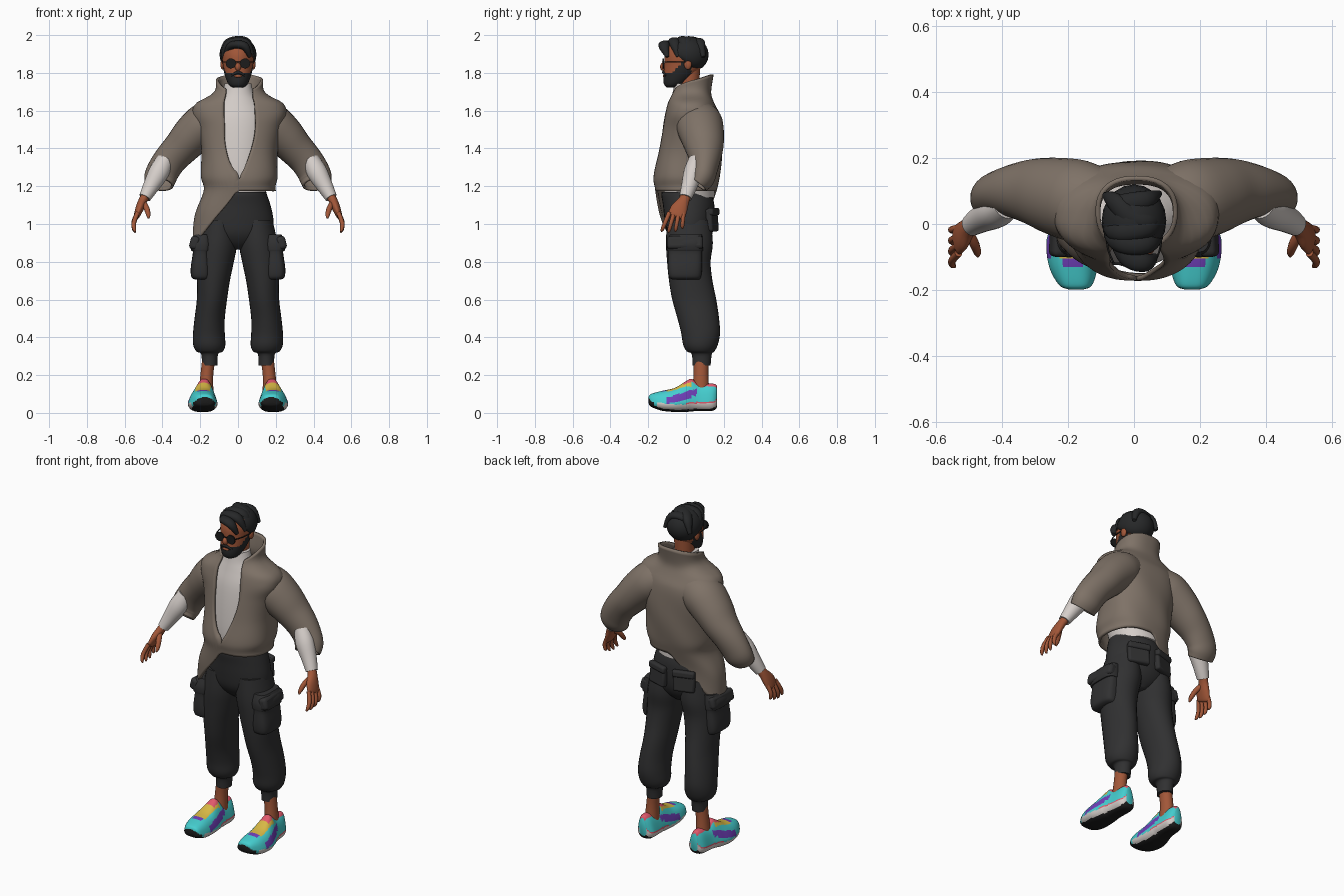
import bpy, bmesh, math
from mathutils import Vector

cube = bpy.data.objects.get("Cube")
if cube:
    bpy.data.objects.remove(cube)


def material(name, r, g, b):
    m = bpy.data.materials.new(name)
    m.use_nodes = True
    m.diffuse_color = (r, g, b, 1)
    bsdf = m.node_tree.nodes["Principled BSDF"]
    bsdf.inputs["Base Color"].default_value = (r, g, b, 1)
    bsdf.inputs["Roughness"].default_value = 0.8
    return m


TAUPE = material("taupe_wool", .21, .168, .135)
CHARCOAL = material("charcoal_cloth", .03, .03, .031)
HAIR = material("black_hair", .02, .021, .022)
SKIN = material("brown_skin", .36, .095, .04)
WHITE = material("off_white", .67, .62, .59)
CYAN = material("cyan", .06, .62, .63)
YELLOW = material("yellow", .68, .48, .06)
PURPLE = material("purple", .16, .05, .48)
PINK = material("pink", .75, .1, .15)
BLACK = material("black_rubber", .012, .012, .012)
made = []


def finish(name, bm, *mats):
    me = bpy.data.meshes.new(name)
    bm.to_mesh(me)
    bm.free()
    ob = bpy.data.objects.new(name, me)
    bpy.context.collection.objects.link(ob)
    for m in mats:
        me.materials.append(m)
    made.append(ob)
    return ob


def spline(rows, steps):
    """Smoothly resample rows of numbers."""
    out = []
    for i in range(len(rows) - 1):
        p = [rows[max(0, min(len(rows) - 1, i + k))] for k in (-1, 0, 1, 2)]
        for s in range(steps):
            t = s / steps
            out.append([b + .5 * t * (c - a + t * (2*a - 5*b + 4*c - d + t * (3*(b - c) + d - a)))
                        for a, b, c, d in zip(*p)])
    return out + [list(rows[-1])]


def bulge(v, power):
    return math.copysign(abs(v) ** power, v)


def loft(name, rows, *mats, axis=None, n=24, steps=4, open_end=False, power=1):
    """Skin elliptical rings given as x, y, z, radius, radius."""
    rows = spline(rows, steps)
    bm = bmesh.new()
    rings = []
    for i, (x, y, z, ra, rb) in enumerate(rows):
        a, b = rows[max(i - 1, 0)], rows[min(i + 1, len(rows) - 1)]
        t = Vector(axis) if axis else (Vector(b[:3]) - Vector(a[:3])).normalized()
        ref = Vector((0, 0, 1)) if abs(t.y) > .9 else Vector((0, 1, 0))
        v = (ref - t * ref.dot(t)).normalized()
        u = v.cross(t)
        angles = [math.tau * k / n for k in range(n)]
        rings.append([bm.verts.new(Vector((x, y, z)) + u * ra * bulge(math.cos(q), power)
                                   + v * rb * bulge(math.sin(q), power)) for q in angles])
    for lo, hi in zip(rings, rings[1:]):
        for k in range(n):
            j = (k + 1) % n
            bm.faces.new((lo[k], lo[j], hi[j], hi[k]))
    bm.faces.new(rings[0][::-1])
    if not open_end:
        bm.faces.new(rings[-1])
        bmesh.ops.recalc_face_normals(bm, faces=bm.faces)
    return finish(name, bm, *mats)


def sec(z, rx, front, back, x=0):
    return (x, (front + back) / 2, z, rx, (back - front) / 2)


def ball(name, mat, loc, scale):
    bm = bmesh.new()
    bmesh.ops.create_uvsphere(bm, u_segments=20, v_segments=12, radius=1)
    for v in bm.verts:
        v.co = Vector(loc) + v.co * Vector(scale)
    return finish(name, bm, mat)


def box(name, mat, loc, size, rot=(0, 0, 0)):
    bm = bmesh.new()
    bmesh.ops.create_cube(bm, size=1)
    bmesh.ops.scale(bm, vec=size, verts=bm.verts)
    ob = finish(name, bm, mat)
    ob.location, ob.rotation_euler = loc, rot
    bev = ob.modifiers.new("soft_edges", "BEVEL")
    bev.width, bev.segments = min(size) * .35, 3
    return ob


def paint(ob, rule):
    for p in ob.data.polygons:
        p.material_index = rule(p.center)


def thicken(ob, d):
    mod = ob.modifiers.new("thickness", "SOLIDIFY")
    mod.thickness, mod.offset = d, -1


UP, DOWN = (0, 0, 1), (0, 0, -1)

# Undershirt with high neck
loft("undershirt", [sec(1.14, .14, -.11, .152), sec(1.25, .165, -.13, .15), sec(1.4, .17, -.125, .15),
                    sec(1.55, .17, -.108, .14), sec(1.64, .12, -.085, .1), sec(1.69, .085, -.072, .07),
                    sec(1.745, .07, -.062, .06)], WHITE, axis=UP, n=32)

# Jacket body: open at the front, hem falling to the right side
PROFILE = spline([(.88, .25, -.13, .12), (1.05, .235, -.15, .13), (1.18, .19, -.163, .165),
                  (1.25, .203, -.172, .18), (1.38, .202, -.148, .19), (1.5, .22, -.13, .19),
                  (1.58, .25, -.115, .178), (1.64, .23, -.1, .15), (1.68, .155, -.085, .135),
                  (1.72, .125, -.073, .135), (1.8, .128, -.07, .148)], 6)
GAP = spline([(1.1, 0), (1.24, 0), (1.3, .026), (1.4, .064), (1.5, .084), (1.65, .08), (1.8, .08)], 4)


def lookup(table, z):
    for a, b in zip(table, table[1:]):
        if z <= b[0]:
            f = max(0, (z - a[0]) / (b[0] - a[0]))
            return [p + f * (q - p) for p, q in zip(a, b)]
    return table[-1]


bm = bmesh.new()
ROWS, COLS, SQUARE = 44, 72, .84
grid = []
for j in range(ROWS + 1):
    t = j / ROWS
    zf = 1.175 + t * .525
    ratio = max(0, lookup(GAP, zf)[1]) / lookup(PROFILE, zf)[1]
    start = math.asin(min(.9, ratio ** (1 / SQUARE)))
    line = []
    for i in range(COLS + 1):
        th = start + (math.tau - 2 * start) * i / COLS
        across, along = bulge(math.sin(th), SQUARE), bulge(math.cos(th), SQUARE)
        drop = min(1, max(0, -across - .08) / .85)
        hem = 1.175 - .265 * drop
        z = hem + t * (1.69 + .1 * math.sin(th / 2) - hem)
        _, rx, yf, yb = lookup(PROFILE, z)
        fold = 1 + (.012 * math.sin(5 * th + 22 * z) if z < 1.6 else 0) * abs(math.sin(th / 2))
        line.append(bm.verts.new((rx * fold * across + .008,
                                  (yf + yb) / 2 - fold * (yb - yf) / 2 * along, z)))
    grid.append(line)
for lo, hi in zip(grid, grid[1:]):
    for i in range(COLS):
        bm.faces.new((lo[i], lo[i + 1], hi[i + 1], hi[i]))
bmesh.ops.remove_doubles(bm, verts=bm.verts, dist=.0005)
thicken(finish("jacket_body", bm, TAUPE), .014)

# Trouser seat and waist
loft("trouser_seat", [sec(.865, .03, -.03, .08), sec(.9, .13, -.07, .115), sec(.95, .18, -.1, .14),
                      sec(1.02, .188, -.113, .15), sec(1.1, .172, -.122, .15), sec(1.15, .155, -.13, .138),
                      sec(1.17, .15, -.128, .132)], CHARCOAL, axis=UP, n=32)

for s, side in ((1, "left"), (-1, "right")):
    # Sleeve, forearm and hand
    def limb(part, pts, *mats, **kw):
        return loft(f"{side}_{part}", [(s * p[0], *p[1:]) for p in pts], *mats, **kw)

    thicken(limb("sleeve", [(.1, .06, 1.56, .1, .11), (.17, .07, 1.53, .115, .125), (.24, .085, 1.47, .108, .117),
                            (.3, .097, 1.405, .095, .102), (.355, .1, 1.345, .088, .084), (.395, .096, 1.285, .086, .07),
                            (.412, .085, 1.243, .085, .066), (.418, .062, 1.21, .077, .056)],
                 TAUPE, open_end=True, n=28), .012)
    limb("undersleeve", [(.385, .06, 1.34, .045, .045), (.418, .038, 1.275, .054, .05), (.46, .017, 1.2, .043, .042),
                         (.493, -.003, 1.14, .032, .034)], WHITE)
    limb("palm", [(.485, .003, 1.155, .024, .028), (.503, -.012, 1.125, .023, .03), (.52, -.035, 1.085, .022, .044),
                  (.535, -.05, 1.045, .016, .045), (.538, -.053, 1.035, .008, .03)], SKIN, axis=(s * .35, -.35, -.87))
    for k, reach in enumerate((.95, 1.0, .95, .8)):
        y = -.088 + .025 * k
        limb(f"finger_{k + 1}", [(.532, y, 1.06, .012, .012), (.551, y - .022 + .006 * k, 1.06 - .055 * reach, .012, .011),
                                 (.55, y - .036 + .01 * k, 1.06 - .09 * reach, .01, .01),
                                 (.543, y - .042 + .012 * k, 1.06 - .105 * reach, .004, .004)], SKIN, n=10)
    limb("thumb", [(.505, -.02, 1.115, .016, .016), (.485, -.058, 1.085, .015, .015),
                   (.475, -.085, 1.05, .012, .012), (.474, -.098, 1.03, .004, .004)], SKIN, n=10)

    # Trouser leg, gathered above a ribbed cuff
    limb("trouser_leg", [sec(1.02, .085, -.1, .13, .098), sec(.9, .102, -.106, .142, .107), sec(.8, .098, -.1, .13, .12),
                         sec(.7, .087, -.09, .14, .13), sec(.6, .08, -.073, .16, .138), sec(.5, .08, -.045, .175, .15),
                         sec(.42, .084, -.025, .18, .154), sec(.36, .085, -.015, .168, .152),
                         sec(.325, .07, .005, .15, .15), sec(.312, .045, .03, .137, .15), sec(.25, .041, .035, .13, .15)],
         CHARCOAL, axis=DOWN, n=28)
    limb("ankle", [sec(.28, .035, .04, .12, .155), sec(.2, .034, .04, .118, .165), sec(.1, .04, .03, .125, .17)],
         SKIN, axis=DOWN)
    # Pockets bulging out of the trousers
    limb("cargo_pocket", [sec(.945, .04, -.085, .085, .19), sec(.9, .056, -.1, .09, .197), sec(.86, .052, -.1, .09, .196),
                          sec(.85, .043, -.095, .085, .196), sec(.77, .052, -.097, .085, .198),
                          sec(.72, .05, -.09, .08, .197), sec(.705, .035, -.07, .07, .19)],
         CHARCOAL, axis=DOWN, n=28, power=.6)
    box(f"{side}_pocket_flap", CHARCOAL, (s * .225, -.005, .9), (.05, .19, .07), (0, s * -.25, s * .06))
    box(f"{side}_back_pocket", CHARCOAL, (s * .085, .138, 1.02), (.125, .035, .12), (.08, 0, s * -.3))
    box(f"{side}_back_flap", CHARCOAL, (s * .085, .145, 1.065), (.13, .034, .04), (.05, 0, s * -.3))

    # Shoe: length position, half width, bottom, top, centre
    SHOE = [(-.198, .025, .05, .085, .175), (-.185, .052, .033, .1, .177), (-.13, .074, .012, .116, .184),
            (-.06, .08, .005, .132, .187), (0, .073, .005, .168, .182), (.03, .067, .008, .18, .178),
            (.07, .06, .01, .152, .173), (.13, .055, .01, .155, .17), (.155, .042, .018, .152, .17),
            (.165, .025, .035, .14, .17)]
    shoe = loft(f"{side}_shoe", [(s * c, y, (b + t) / 2, w, (t - b) / 2) for y, w, b, t, c in SHOE],
                CYAN, YELLOW, PURPLE, PINK, WHITE, BLACK, axis=(0, 1, 0), n=64, steps=8, power=.7)
    for v in shoe.data.vertices:
        lean = 1 - 4.2 * max(0, v.co.z - .05)
        v.co.x = s * .18 + (v.co.x - s * .18) * lean

    def shoe_rule(c):
        _, _, bottom, top, mid = lookup(SHOE, c.y)
        off = abs(c.x - s * mid)
        if c.z < bottom + (.03 if c.y < -.17 else .012):
            return 5
        if c.z < bottom + .04 and c.y > -.15:
            return 4
        if c.z < bottom + .048 and c.y > 0:
            return 3
        if c.y > -.01 and c.z > top - .014:
            return 3
        if -.1 < c.y < .03 and off < .04 and c.z > top - .045:
            return 1
        if -.13 < c.y < -.1 and off < .03 and c.z > .08:
            return 2
        if -.1 < c.y < .06 and abs(c.z - .088 - .3 * (c.y + .02)) < .017:
            return 2
        return 0
    paint(shoe, shoe_rule)

    # Ear and round dark lens with its temple
    ball(f"{side}_ear", SKIN, (s * .081, .01, 1.845), (.012, .02, .028))
    loft(f"{side}_lens", [(s * .037, -.124, 1.85, .028, .026), (s * .037, -.116, 1.85, .028, .026)],
         BLACK, axis=(0, 1, 0), steps=1)
    loft(f"{side}_temple", [(s * .062, -.118, 1.857, .003, .003), (s * .08, -.07, 1.857, .003, .003),
                            (s * .086, .01, 1.857, .003, .003)], BLACK, n=8)

# Neck and bearded head
loft("neck", [sec(1.68, .052, -.04, .065), sec(1.82, .055, -.04, .075)], SKIN, axis=UP)
head = loft("head", [sec(1.722, .025, -.1, -.05), sec(1.735, .046, -.114, -.02), sec(1.76, .06, -.12, .02),
                     sec(1.8, .073, -.117, .06), sec(1.84, .08, -.114, .085), sec(1.9, .085, -.112, .1),
                     sec(1.95, .075, -.09, .085), sec(1.975, .04, -.05, .05)], SKIN, HAIR, axis=UP, n=48, steps=6)
paint(head, lambda c: int(c.y < .03 and c.z < 1.798 + max(0, c.y + .075) * 1.1))
ball("nose", SKIN, (0, -.12, 1.832), (.016, .017, .022))
ball("lips", SKIN, (0, -.117, 1.783), (.022, .006, .007))
loft("moustache", [(-.035, -.106, 1.785, .005, .005), (0, -.12, 1.804, .008, .007),
                   (.035, -.106, 1.785, .005, .005)], HAIR, n=10)
loft("glasses_bridge", [(-.013, -.124, 1.857, .003, .003), (.013, -.124, 1.857, .003, .003)], BLACK, n=8)

# Hair cap with a few broad swept locks
cap = ball("hair_cap", HAIR, (0, .01, 1.897), (.098, .11, .097))
for v in cap.data.vertices:
    v.co.z = max(v.co.z, 1.905 - .085 * min(1, max(0, (v.co.y + .06) / .1)))
for k in range(5):
    y = -.1 + .042 * k
    h = math.sqrt(1 - (y / .15) ** 2)
    skew = .03 * math.sin(2.3 * k + 1)
    loft(f"hair_lock_{k + 1}", [(-.08 * h - .008, y + .03 + skew, 1.885, .01, .012),
                                (-.06 * h, y + .012 + skew, 1.885 + .066 * h, .022, .028),
                                (-.01, y - .004, 1.88 + .094 * h, .021, .032),
                                (.05 * h, y - .004 - skew / 2, 1.88 + .08 * h, .022, .028),
                                (.085 * h, y + .014 - skew / 2, 1.885, .01, .01)], HAIR, n=14)

# Smooth shading with crisp creases
bpy.ops.object.select_all(action="DESELECT")
for ob in made:
    ob.select_set(True)
bpy.context.view_layer.objects.active = made[0]
bpy.ops.object.shade_smooth_by_angle(angle=math.radians(50))
